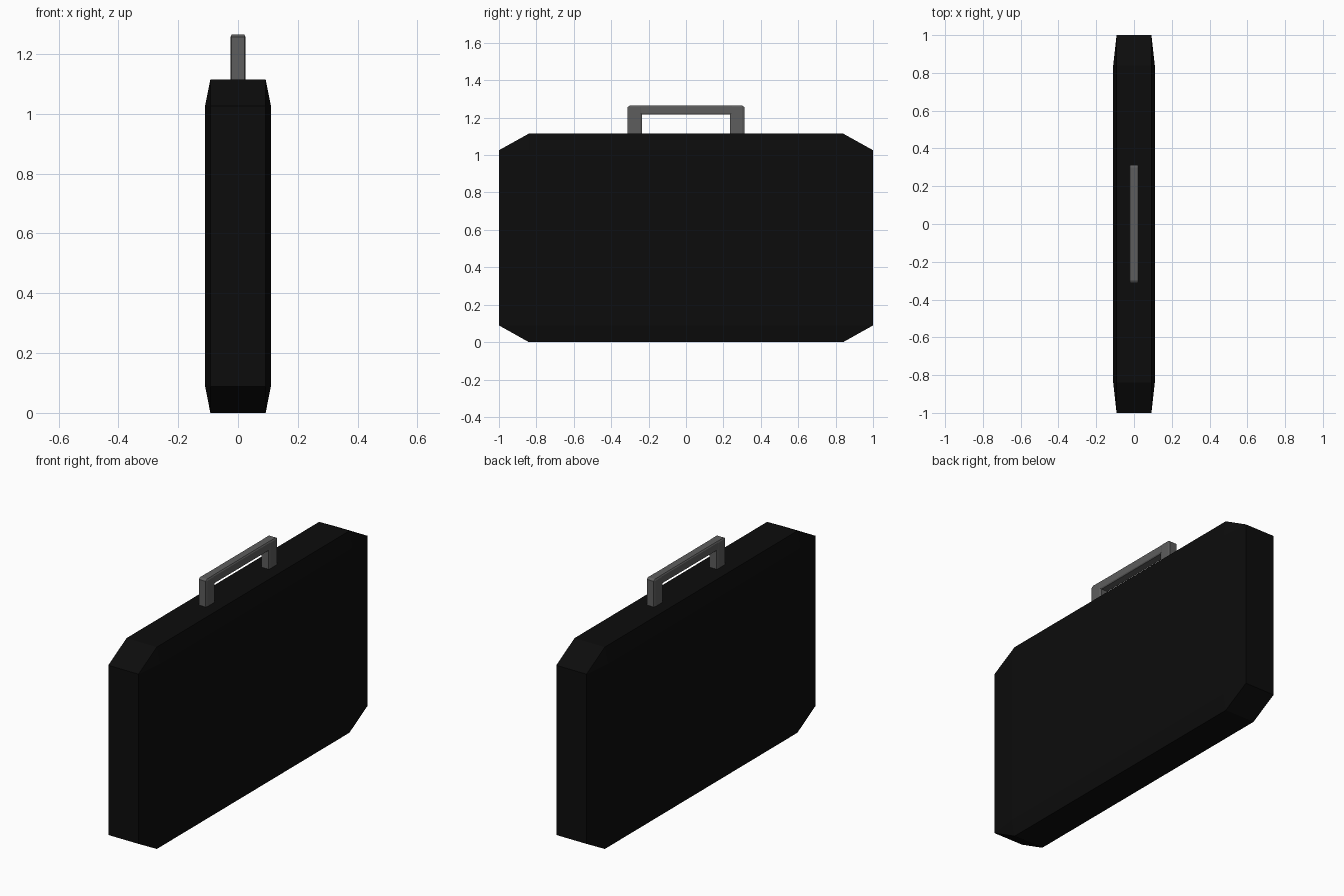
import bpy, bmesh

if "Cube" in bpy.data.objects:
    bpy.data.objects.remove(bpy.data.objects["Cube"])


def material(name, value):
    mat = bpy.data.materials.new(name)
    mat.diffuse_color = (value, value, value, 1)
    mat.use_nodes = True
    mat.node_tree.nodes["Principled BSDF"].inputs["Base Color"].default_value = mat.diffuse_color
    return mat


def chamfered_box(name, lo, hi, cut, mat):
    """Box from lo to hi; cut = chamfer size along each axis."""
    bm = bmesh.new()
    for sx in (0, 1):
        for sy in (0, 1):
            for sz in (0, 1):
                side = (sx, sy, sz)
                # each corner becomes three points, one on each face
                for face in range(3):
                    co = []
                    for a in range(3):
                        inset = 0 if a == face else cut[a]
                        co.append(hi[a] - inset if side[a] else lo[a] + inset)
                    bm.verts.new(co)
    bmesh.ops.convex_hull(bm, input=bm.verts)
    bmesh.ops.dissolve_limit(bm, angle_limit=0.005, verts=bm.verts, edges=bm.edges)
    bmesh.ops.recalc_face_normals(bm, faces=bm.faces)
    mesh = bpy.data.meshes.new(name)
    bm.to_mesh(mesh)
    bm.free()
    mesh.materials.append(mat)
    obj = bpy.data.objects.new(name, mesh)
    bpy.context.collection.objects.link(obj)
    return obj


black = material("black_leather", 0.0037)
grey = material("grey_handle", 0.11)

# Case body: chamfers are 16% of each half size
chamfered_box("case_body", (-0.11, -1, 0), (0.11, 1, 1.115),
              (0.0176, 0.16, 0.089), black)

# Handle posts, sunk slightly into the case top
for name, s in (("handle_post_front", -1), ("handle_post_back", 1)):
    y0, y1 = sorted((s * 0.235, s * 0.312))
    chamfered_box(name, (-0.025, y0, 1.08), (0.025, y1, 1.265),
                  (0.004, 0.012, 0.008), grey)

# Handle grip bar
chamfered_box("handle_grip", (-0.024, -0.30, 1.217), (0.024, 0.30, 1.265),
              (0.004, 0.01, 0.006), grey)
